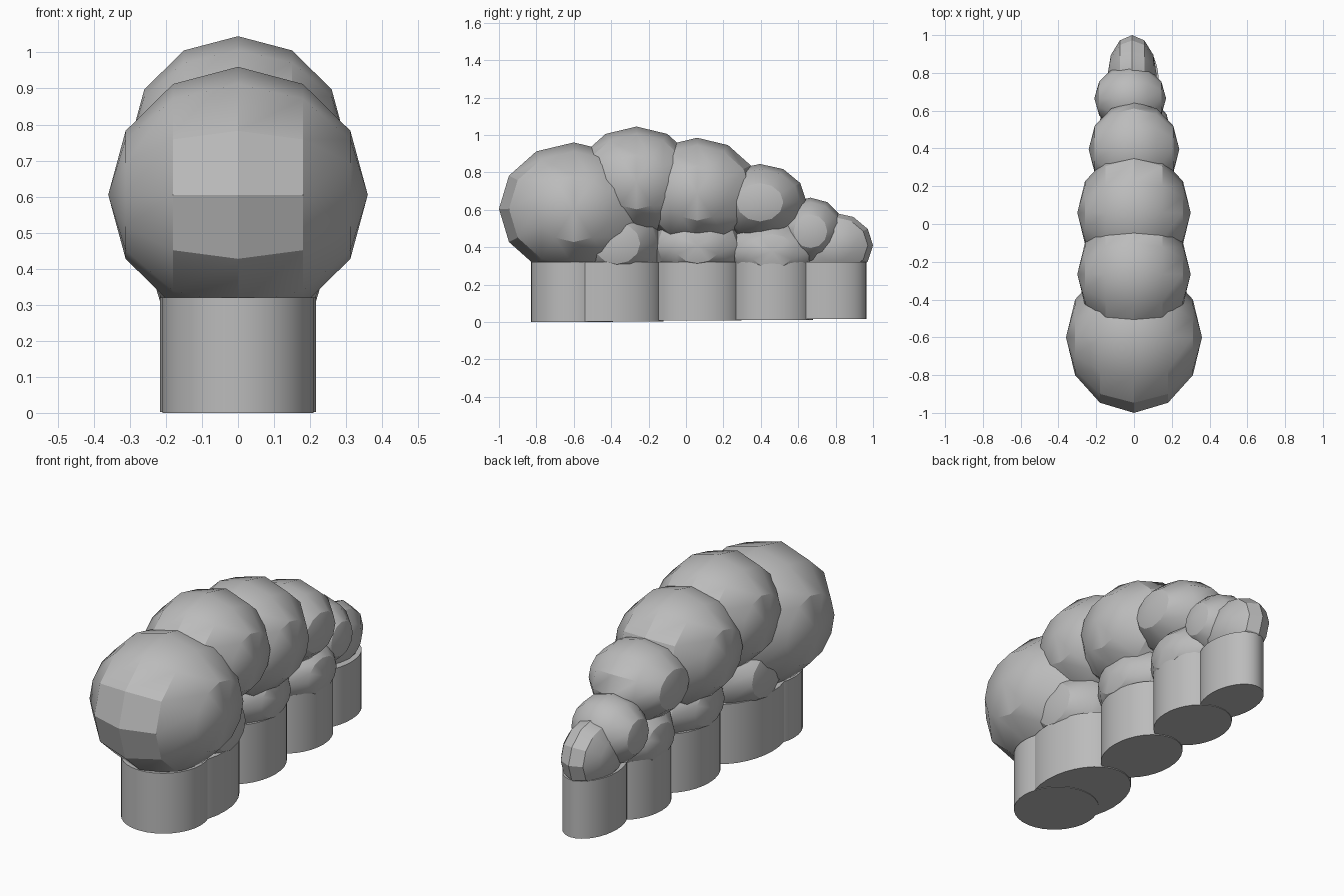
import bpy
import bmesh
import math
from mathutils import Matrix, Vector

cube = bpy.data.objects.get("Cube")
if cube:
    bpy.data.objects.remove(cube, do_unlink=True)

grey = bpy.data.materials.new("plain_grey")
colour = (0.5, 0.5, 0.5, 1.0)
grey.diffuse_color = colour
grey.use_nodes = True
for node in grey.node_tree.nodes:
    if node.type == "BSDF_PRINCIPLED":
        node.inputs["Base Color"].default_value = colour


def finish(name, bm):
    mesh = bpy.data.meshes.new(name)
    bm.to_mesh(mesh)
    bm.free()
    mesh.materials.append(grey)
    obj = bpy.data.objects.new(name, mesh)
    bpy.context.collection.objects.link(obj)
    bpy.ops.object.select_all(action="DESELECT")
    obj.select_set(True)
    bpy.context.view_layer.objects.active = obj
    bpy.ops.object.shade_smooth_by_angle(angle=math.radians(30))


def ball(name, centre, radii):
    # Twelve-sided ball whose poles point sideways
    bm = bmesh.new()
    bmesh.ops.create_uvsphere(bm, u_segments=12, v_segments=6, radius=1,
                              matrix=Matrix.Rotation(math.pi / 2, 4, "Y"))
    bmesh.ops.scale(bm, vec=Vector(radii), verts=bm.verts)
    bmesh.ops.translate(bm, vec=Vector(centre), verts=bm.verts)
    finish(name, bm)


def column(name, y, rx, ry, bottom, top=0.32):
    bm = bmesh.new()
    bmesh.ops.create_cone(bm, cap_ends=True, segments=32,
                          radius1=1, radius2=1, depth=top - bottom)
    bmesh.ops.scale(bm, vec=Vector((rx, ry, 1)), verts=bm.verts)
    bmesh.ops.translate(bm, vec=Vector((0, y, (top + bottom) / 2)), verts=bm.verts)
    finish(name, bm)


# Upper row of balls, shrinking towards the back
upper = [
    ((0, -0.6, 0.605), (0.36, 0.4, 0.355)),
    ((0, -0.265, 0.75), (0.3, 0.33, 0.295)),
    ((0, 0.06, 0.69), (0.3, 0.33, 0.295)),
    ((0, 0.395, 0.64), (0.24, 0.25, 0.205)),
    ((-0.02, 0.665, 0.485), (0.19, 0.18, 0.18)),
    ((-0.01, 0.79, 0.41), (0.13, 0.21, 0.175)),
]
for i, (centre, radii) in enumerate(upper, 1):
    ball(f"upper_ball_{i}", centre, radii)

# Smaller balls filling the gaps above the columns
lower = [
    ((0, -0.37, 0.42), (0.25, 0.25, 0.22)),
    ((0, 0.06, 0.41), (0.21, 0.25, 0.19)),
    ((0, 0.46, 0.38), (0.2, 0.24, 0.18)),
]
for i, (centre, radii) in enumerate(lower, 1):
    ball(f"lower_ball_{i}", centre, radii)

# Oval columns standing on the ground
columns = [
    (-0.61, 0.21, 0.22, 0.0),
    (-0.42, 0.217, 0.3, 0.003),
    (0.06, 0.18, 0.238, 0.008),
    (0.46, 0.18, 0.22, 0.012),
    (0.765, 0.13, 0.2, 0.015),
]
for i, (y, rx, ry, bottom) in enumerate(columns, 1):
    column(f"column_{i}", y, rx, ry, bottom)
